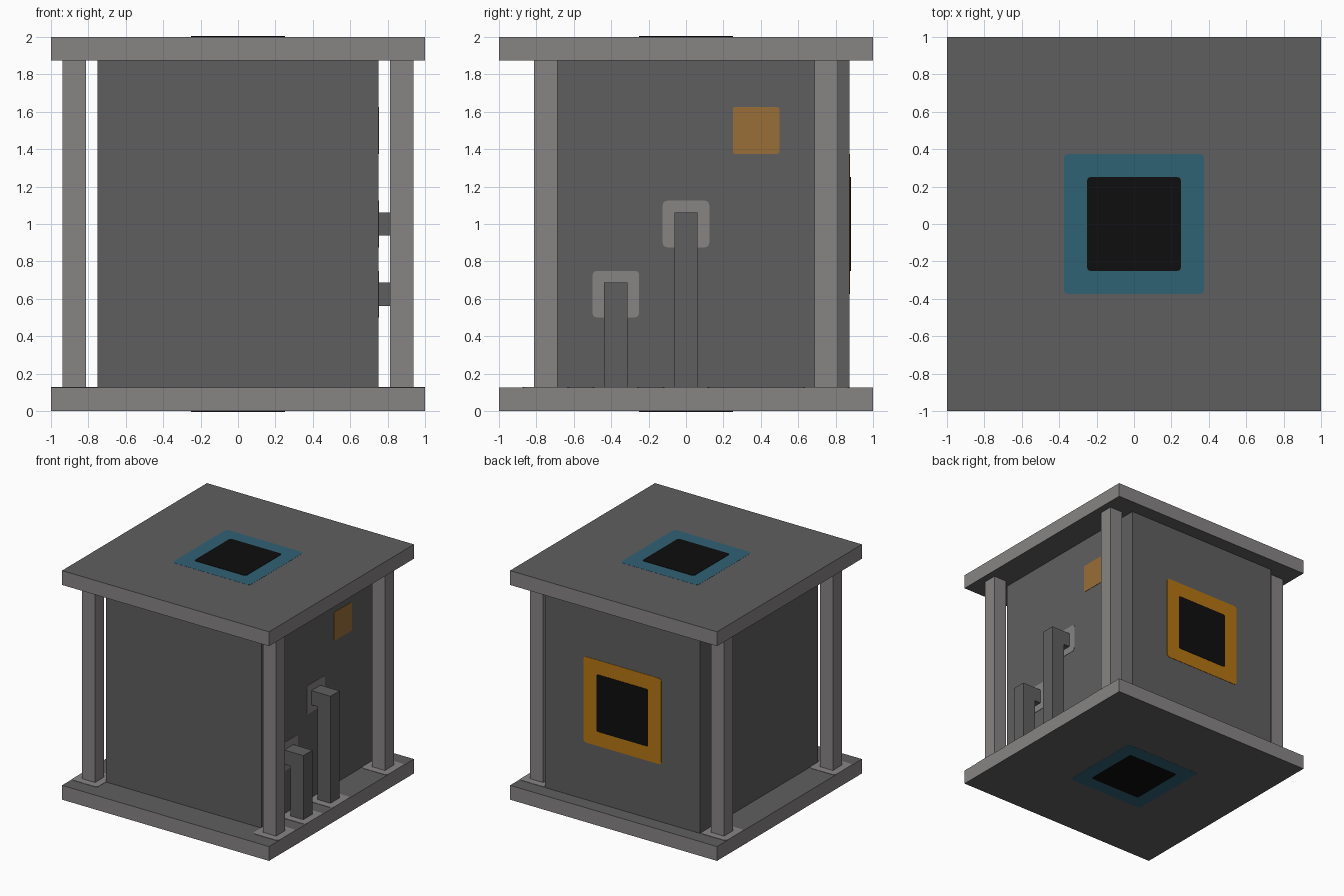
import bpy, bmesh, math
from mathutils import Matrix, Vector

if "Cube" in bpy.data.objects:
    bpy.data.objects.remove(bpy.data.objects["Cube"])


def material(name, rgb):
    lin = [((c / 255 + 0.055) / 1.055) ** 2.4 if c > 10 else c / 255 / 12.92 for c in rgb]
    m = bpy.data.materials.new(name)
    m.diffuse_color = (*lin, 1)
    m.use_nodes = True
    m.node_tree.nodes["Principled BSDF"].inputs["Base Color"].default_value = m.diffuse_color
    return m


DARK = material("dark_grey", (95, 95, 95))
LIGHT = material("light_grey", (135, 132, 132))
TEAL = material("teal", (48, 98, 117))
BLACK = material("black", (14, 14, 14))
ORANGE = material("orange", (181, 118, 18))
OCHRE = material("ochre", (152, 111, 56))


def finish(name, bm, mats):
    me = bpy.data.meshes.new(name)
    bmesh.ops.recalc_face_normals(bm, faces=bm.faces)
    bm.to_mesh(me)
    bm.free()
    for m in mats:
        me.materials.append(m)
    ob = bpy.data.objects.new(name, me)
    bpy.context.collection.objects.link(ob)
    return ob


def box(name, lo, hi, mat, side_mat=None):
    """Box from corner to corner, optionally with its own rim colour."""
    lo, hi = Vector(lo), Vector(hi)
    bm = bmesh.new()
    bmesh.ops.create_cube(bm, size=1, matrix=Matrix.Translation((lo + hi) / 2)
                          @ Matrix.Diagonal((*(hi - lo), 1)))
    if side_mat:
        bm.normal_update()
        for f in bm.faces:
            f.material_index = int(abs(f.normal.z) < 0.5)
    return finish(name, bm, [mat, side_mat] if side_mat else [mat])


def patch(name, centre, normal, size, mat, thick=0.003, r=0.025):
    """Thin rounded square lying on a surface."""
    bm = bmesh.new()
    h = size / 2 - r
    pts = []
    for q, (sx, sy) in enumerate(((1, 1), (-1, 1), (-1, -1), (1, -1))):
        for k in range(4):
            a = math.radians(90 * q + 30 * k)
            pts.append(bm.verts.new((sx * h + r * math.cos(a), sy * h + r * math.sin(a), 0)))
    base = bm.faces.new(pts)
    top = bmesh.ops.extrude_face_region(bm, geom=[base])["geom"]
    bmesh.ops.translate(bm, vec=(0, 0, thick),
                        verts=[v for v in top if isinstance(v, bmesh.types.BMVert)])
    n = Vector(normal)
    rot = n.to_track_quat('Z', 'Y').to_matrix().to_4x4()
    bm.transform(Matrix.Translation(centre) @ rot)
    return finish(name, bm, [mat])


def port(name, centre, normal, rim):
    """Square opening with a coloured border."""
    patch(name + "_border", centre, normal, 0.75, rim)
    patch(name + "_opening", centre, normal, 0.5, BLACK, 0.006, 0.015)


# Plates and central body
box("base_plate", (-1, -1, 0), (1, 1, 0.125), DARK, LIGHT)
box("top_plate", (-1, -1, 1.875), (1, 1, 2), DARK, LIGHT)
box("body", (-0.75, -0.75, 0.125), (0.75, 0.875, 1.875), DARK)

# Corner posts with foot pads
for sx, side in ((-1, "left"), (1, "right")):
    for sy, end in ((-1, "front"), (1, "back")):
        x, y = sx * 0.875, sy * 0.75
        box(f"post_{end}_{side}", (x - 0.0625, y - 0.0625, 0.125),
            (x + 0.0625, y + 0.0625, 1.875), LIGHT)
        patch(f"post_pad_{end}_{side}", (x, y, 0.125), (0, 0, 1), 0.25, LIGHT)

# Bent pipes on the right side, with pads on the base and the wall
for name, y, z in (("tall", 0, 1.0), ("short", -0.375, 0.625)):
    w = 0.0625
    box(f"{name}_pipe_upright", (0.8125, y - w, 0.125), (0.9375, y + w, z + w), DARK)
    box(f"{name}_pipe_arm", (0.75, y - w, z - w), (0.8125, y + w, z + w), DARK)
    patch(f"{name}_pipe_floor_pad", (0.875, y, 0.125), (0, 0, 1), 0.25, LIGHT)
    patch(f"{name}_pipe_wall_pad", (0.75, y, z), (1, 0, 0), 0.25, LIGHT)

# Small indicator panel on the right wall
patch("indicator_panel", (0.75, 0.375, 1.5), (1, 0, 0), 0.25, OCHRE, r=0.012)

# Ports on the top, bottom and back
port("top_port", (0, 0, 1.997), (0, 0, 1), TEAL)
port("bottom_port", (0, 0, 0.003), (0, 0, -1), TEAL)
port("back_port", (0, 0.875, 1.0), (0, 1, 0), ORANGE)
for n in ("top_port", "bottom_port"):
    # Keep the plates just proud of the surface
    s = 1 if n == "top_port" else -1
    for part in ("_border", "_opening"):
        bpy.data.objects[n + part].location.z += 0.001 * s
